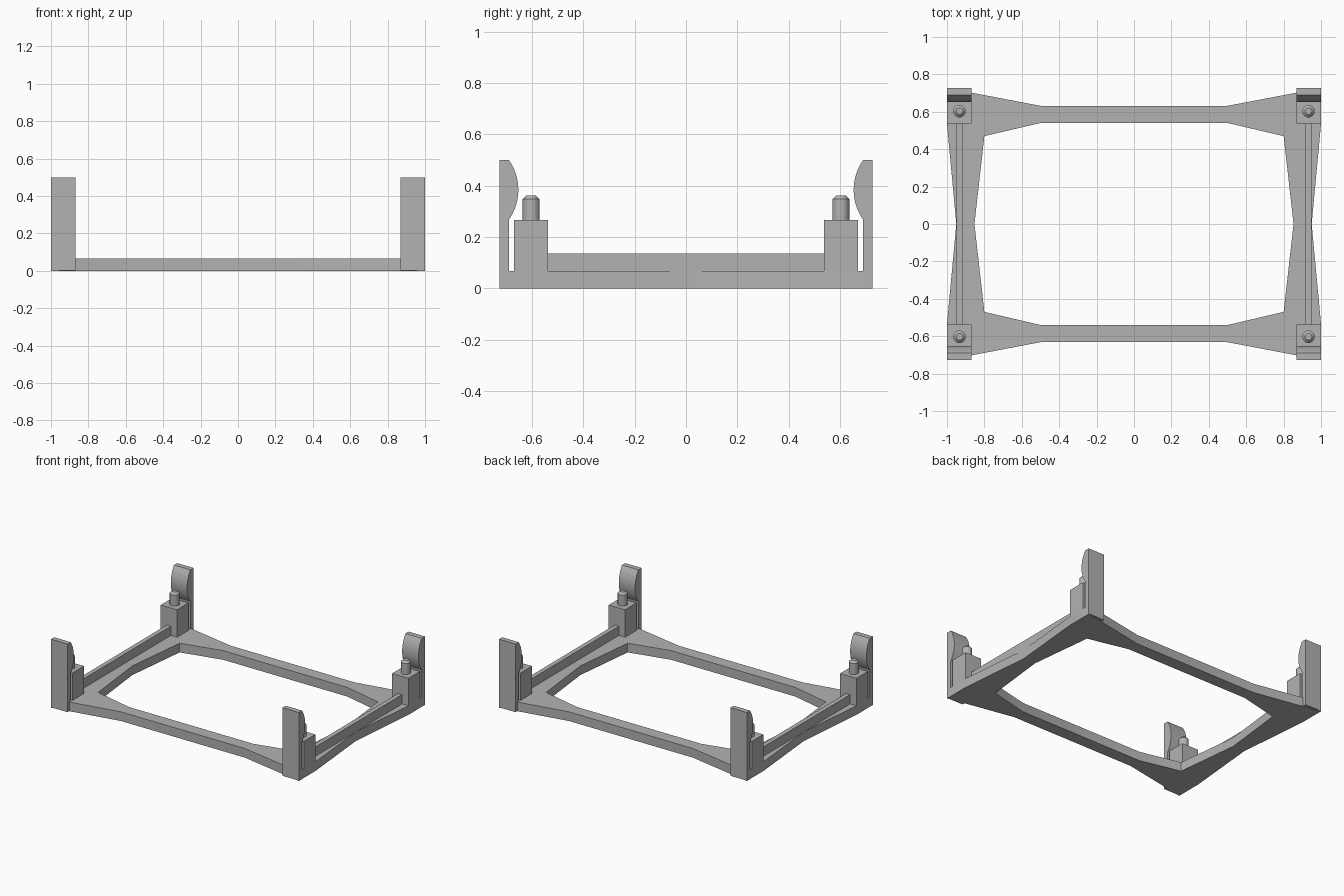
import bpy, bmesh, math
from mathutils import Vector

cube = bpy.data.objects.get("Cube")
if cube:
    bpy.data.objects.remove(cube, do_unlink=True)

grey = bpy.data.materials.new("matte grey")
grey.use_nodes = True
grey.diffuse_color = (0.45, 0.45, 0.45, 1)
grey.node_tree.nodes["Principled BSDF"].inputs["Base Color"].default_value = (0.45, 0.45, 0.45, 1)


def finish(name, bm):
    """Turn a bmesh into a grey object with sharp-edged smooth shading."""
    bmesh.ops.recalc_face_normals(bm, faces=bm.faces)
    mesh = bpy.data.meshes.new(name)
    bm.to_mesh(mesh)
    bm.free()
    mesh.materials.append(grey)
    obj = bpy.data.objects.new(name, mesh)
    bpy.context.collection.objects.link(obj)
    bpy.ops.object.select_all(action="DESELECT")
    obj.select_set(True)
    bpy.context.view_layer.objects.active = obj
    bpy.ops.object.shade_smooth_by_angle(angle=math.radians(30))
    return obj


def extrude(name, points, offset):
    """Extrude a closed flat profile along an offset."""
    bm = bmesh.new()
    face = bm.faces.new([bm.verts.new(p) for p in points])
    new = bmesh.ops.extrude_face_region(bm, geom=[face])["geom"]
    verts = [v for v in new if isinstance(v, bmesh.types.BMVert)]
    bmesh.ops.translate(bm, verts=verts, vec=Vector(offset))
    return finish(name, bm)


def ring(quarter):
    """Mirror a quarter outline into a closed loop (first point is on y = 0)."""
    half = quarter + [(-x, y) for x, y in reversed(quarter)]
    return half + [(x, -y) for x, y in reversed(half[1:-1])]


# Base frame: waisted outer and inner outlines joined into one plate
BASE = 0.067
outer = ring([(0.95, 0), (1, 0.535), (1, 0.727), (0.5, 0.632)])
inner = ring([(0.853, 0), (0.853, 0), (0.8, 0.47), (0.5, 0.54)][1:])
bm = bmesh.new()
loops = []
for outline in (outer, inner):
    for z in (0, BASE):
        verts = [bm.verts.new((x, y, z)) for x, y in outline]
        loops.append([bm.edges.new((v, verts[i - 1])) for i, v in enumerate(verts)])
out_low, out_high, in_low, in_high = loops
for a, b in ((out_low, out_high), (in_low, in_high)):
    bmesh.ops.bridge_loops(bm, edges=a + b)
for a, b in ((out_low, in_low), (out_high, in_high)):
    bmesh.ops.triangle_fill(bm, use_beauty=True, edges=a + b)
finish("base_frame", bm)

# Corner profile: bulged clip, narrow slot and support block
POST_BOTTOM = 0.003
arc_radius, arc_mid = 0.202, 0.3835
swing = math.asin(0.1165 / arc_radius)
profile = [(0.727, POST_BOTTOM), (0.727, 0.5)]
for i in range(17):
    a = swing * (1 - i / 8)
    profile.append((0.855 - arc_radius * math.cos(a), arc_mid + arc_radius * math.sin(a)))
profile += [(0.69, BASE), (0.67, BASE), (0.67, 0.267), (0.537, 0.267), (0.537, POST_BOTTOM)]

for sx, side in ((1, "left"), (-1, "right")):
    for sy, end in ((-1, "front"), (1, "back")):
        extrude(f"{end}_{side}_clip_post",
                [(sx, sy * y, z) for y, z in profile], (-sx * 0.132, 0, 0))

        # Locating pin with a chamfered tip
        bm = bmesh.new()
        bmesh.ops.create_cone(bm, cap_ends=True, segments=32, radius1=0.033,
                              radius2=0.033, depth=0.112)
        tip = max(bm.faces, key=lambda f: f.calc_center_median().z)
        bmesh.ops.bevel(bm, geom=list(tip.edges), offset=0.015, segments=1, affect="EDGES")
        bmesh.ops.translate(bm, verts=bm.verts, vec=(sx * 0.933, sy * 0.603, 0.306))
        finish(f"{end}_{side}_pin", bm)

    # Stiffening rib between the two support blocks
    rib = [(sx * x, -0.54, z) for x, z in
           ((0.917, 0.05), (0.95, 0.05), (0.95, 0.135), (0.917, 0.135))]
    extrude(f"{side}_rib", rib, (0, 1.08, 0))
